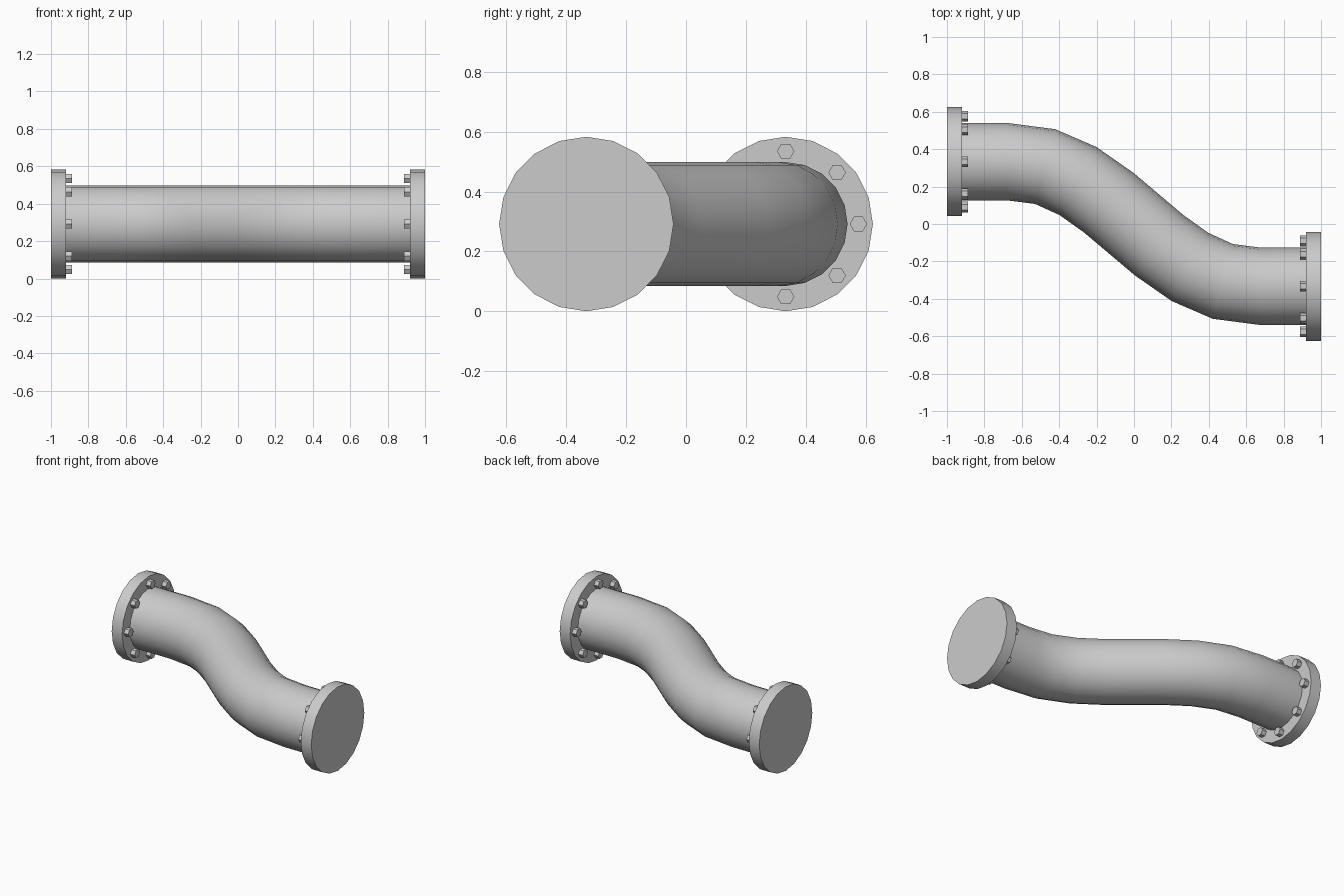
import bpy, bmesh, math
from mathutils import Matrix, Vector

if "Cube" in bpy.data.objects:
    bpy.data.objects.remove(bpy.data.objects["Cube"])

SIDES = 20
AXIS_Z = 0.2915
OFFSET = 0.333
FLANGE_R, FLANGE_T = 0.2915, 0.08
PIPE_R = 0.207
BOLT_R, BOLT_H, BOLT_CIRCLE = 0.029, 0.033, 0.243

grey = bpy.data.materials.new("steel grey")
grey.use_nodes = True
colour = (0.6, 0.6, 0.6, 1)
grey.diffuse_color = colour
grey.node_tree.nodes["Principled BSDF"].inputs["Base Color"].default_value = colour


def finish(name, bm):
    bmesh.ops.recalc_face_normals(bm, faces=bm.faces)
    mesh = bpy.data.meshes.new(name)
    bm.to_mesh(mesh)
    bm.free()
    mesh.materials.append(grey)
    obj = bpy.data.objects.new(name, mesh)
    bpy.context.collection.objects.link(obj)
    bpy.ops.object.select_all(action="DESELECT")
    obj.select_set(True)
    bpy.context.view_layer.objects.active = obj
    bpy.ops.object.shade_smooth_by_angle(angle=math.radians(30))


def add_prism(bm, centre, sides, radius, depth):
    """Prism lying along x."""
    place = Matrix.Translation(centre) @ Matrix.Rotation(math.pi / 2, 4, "Y")
    bmesh.ops.create_cone(bm, cap_ends=True, segments=sides, radius1=radius,
                          radius2=radius, depth=depth, matrix=place)


# Flanges with a circle of hex bolts on the inner face
for label, side in (("right", -1), ("left", 1)):
    y = -side * OFFSET
    bm = bmesh.new()
    add_prism(bm, (side * (1 - FLANGE_T / 2), y, AXIS_Z), SIDES, FLANGE_R, FLANGE_T)
    finish(label + "_flange", bm)

    bm = bmesh.new()
    for i in range(8):
        a = i * math.tau / 8
        add_prism(bm, (side * (1 - FLANGE_T - BOLT_H / 2),
                       y + BOLT_CIRCLE * math.cos(a),
                       AXIS_Z + BOLT_CIRCLE * math.sin(a)), 6, BOLT_R, BOLT_H)
    finish(label + "_bolts", bm)

# S-shaped pipe: half the centreline as (x, y, turn in degrees), then its point reflection
half = [(-0.92, OFFSET, 0), (-0.675, OFFSET, 0), (-0.475, 0.307, 15),
        (-0.3, 0.23, 28.5), (-0.135, 0.114, 39)]
path = half + [(-x, -y, turn) for x, y, turn in reversed(half)]
bm = bmesh.new()
rings = []
for x, y, turn in path:
    t = math.radians(turn)
    across = Vector((math.sin(t), math.cos(t), 0))
    ring = []
    for i in range(SIDES):
        a = i * math.tau / SIDES
        offset = across * math.cos(a) + Vector((0, 0, math.sin(a)))
        ring.append(bm.verts.new(Vector((x, y, AXIS_Z)) + PIPE_R * offset))
    rings.append(ring)
for r0, r1 in zip(rings, rings[1:]):
    for i in range(SIDES):
        j = (i + 1) % SIDES
        bm.faces.new((r0[i], r0[j], r1[j], r1[i]))
for end in (rings[0], rings[-1]):
    bm.faces.new(end)
finish("curved_pipe", bm)
